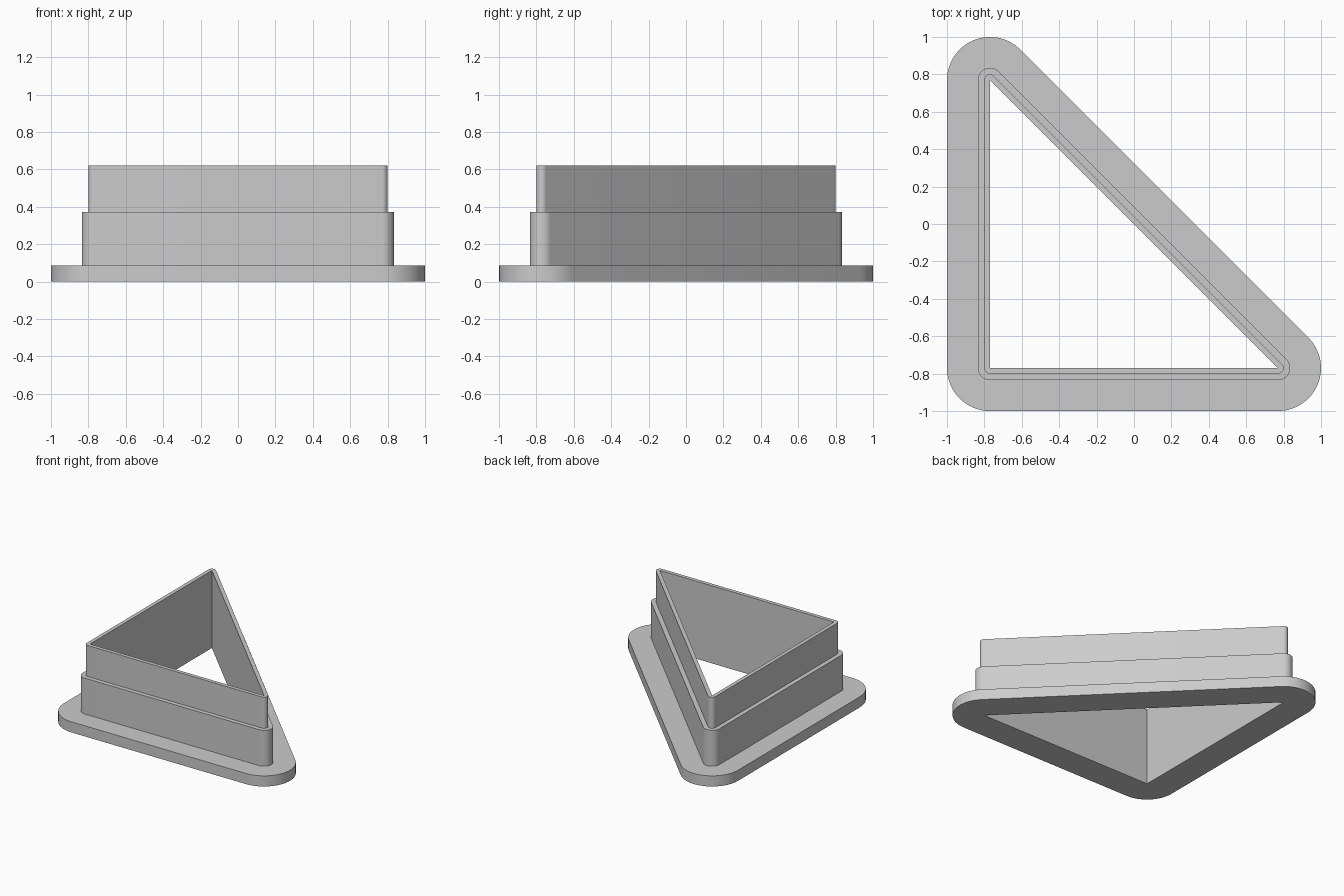
import bpy
import bmesh
import math
from mathutils import Vector

cube = bpy.data.objects.get("Cube")
if cube:
    bpy.data.objects.remove(cube, do_unlink=True)

grey = bpy.data.materials.new("light grey")
grey.use_nodes = True
colour = (0.6, 0.6, 0.6, 1)
grey.diffuse_color = colour
grey.node_tree.nodes["Principled BSDF"].inputs["Base Color"].default_value = colour

# Right triangle of the opening: each corner with the start and end angle of its outer arc
LEG = 0.77
CORNERS = [
    (Vector((-LEG, -LEG, 0)), 180, 270),
    (Vector((LEG, -LEG, 0)), 270, 405),
    (Vector((-LEG, LEG, 0)), 45, 180),
]
STEPS = 16

# Outer profile from bottom to top: offset from the opening, height
PROFILE = [(0.23, 0), (0.23, 0.085), (0.065, 0.085), (0.065, 0.372),
           (0.03, 0.372), (0.03, 0.62)]


def rounded_ring(bm, offset, z):
    """Triangle outline grown outwards with round corners."""
    ring = []
    for corner, start, end in CORNERS:
        for i in range(STEPS + 1):
            a = math.radians(start + (end - start) * i / STEPS)
            ring.append(bm.verts.new(corner + Vector((offset * math.cos(a), offset * math.sin(a), z))))
    return ring


def sharp_ring(bm, z):
    """Opening outline, each corner repeated to match the round ring."""
    ring = []
    for corner, _, _ in CORNERS:
        ring += [bm.verts.new(corner + Vector((0, 0, z)))] * (STEPS + 1)
    return ring


def bridge(bm, lower, upper):
    for i in range(len(lower)):
        j = (i + 1) % len(lower)
        verts = list(dict.fromkeys((lower[i], lower[j], upper[j], upper[i])))
        if len(verts) > 2:
            bm.faces.new(verts)


# Stepped wall with flange, closed by the straight inner walls
bm = bmesh.new()
rings = [rounded_ring(bm, offset, z) for offset, z in PROFILE]
rings += [sharp_ring(bm, PROFILE[-1][1]), sharp_ring(bm, 0)]
for i, ring in enumerate(rings):
    bridge(bm, ring, rings[(i + 1) % len(rings)])
bmesh.ops.recalc_face_normals(bm, faces=bm.faces)

mesh = bpy.data.meshes.new("triangle_cutter")
bm.to_mesh(mesh)
bm.free()
mesh.materials.append(grey)
body = bpy.data.objects.new("triangle_cutter", mesh)
bpy.context.collection.objects.link(body)

bpy.ops.object.select_all(action="DESELECT")
body.select_set(True)
bpy.context.view_layer.objects.active = body
bpy.ops.object.shade_smooth_by_angle(angle=math.radians(30))
